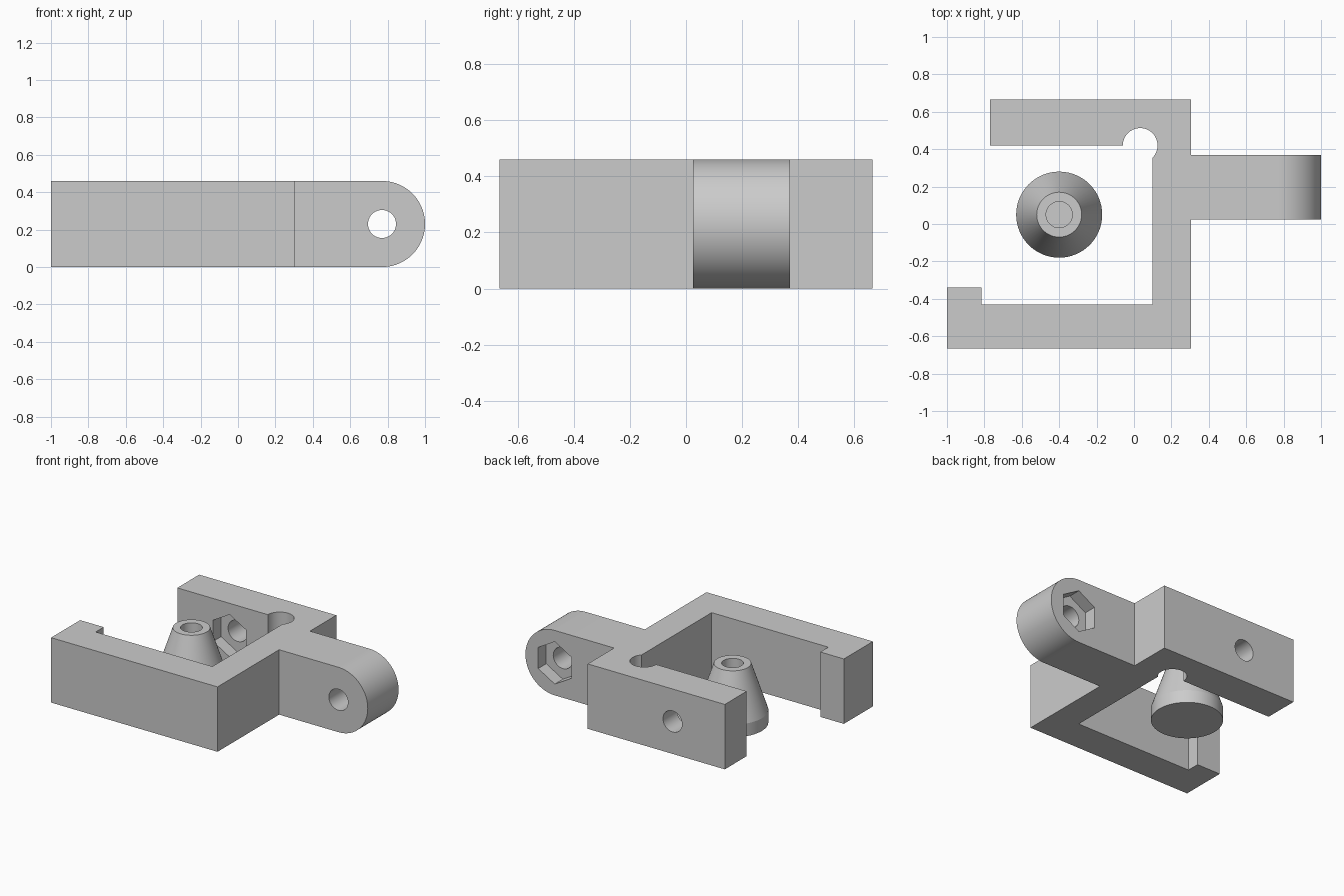
import bpy
import bmesh
from math import cos, sin, pi, radians
from mathutils import Vector

if "Cube" in bpy.data.objects:
    bpy.data.objects.remove(bpy.data.objects["Cube"], do_unlink=True)

grey = bpy.data.materials.new("light grey plastic")
grey.use_nodes = True
colour = (0.6, 0.6, 0.6, 1)
grey.diffuse_color = colour
grey.node_tree.nodes["Principled BSDF"].inputs["Base Color"].default_value = colour

H = 0.46          # height of the clamp
MID = H / 2       # height of the bolt axes


def arc(cx, cy, r, start, end, steps):
    """Points along an arc, angles in degrees."""
    angles = [radians(start + (end - start) * i / steps) for i in range(steps + 1)]
    return [(cx + r * cos(a), cy + r * sin(a)) for a in angles]


def prism(name, outline, low, high, axis="z"):
    """Extrude a 2D outline along z (outline in xy) or along y (outline in xz)."""
    place = (lambda u, v: (u, v, low)) if axis == "z" else (lambda u, v: (u, low, v))
    bm = bmesh.new()
    face = bm.faces.new([bm.verts.new(place(u, v)) for u, v in outline])
    moved = bmesh.ops.extrude_face_region(bm, geom=[face])["geom"]
    shift = Vector((0, 0, high - low) if axis == "z" else (0, high - low, 0))
    bmesh.ops.translate(bm, verts=[g for g in moved if isinstance(g, bmesh.types.BMVert)], vec=shift)
    return finish(name, bm)


def finish(name, bm):
    bmesh.ops.recalc_face_normals(bm, faces=bm.faces)
    mesh = bpy.data.meshes.new(name)
    bm.to_mesh(mesh)
    bm.free()
    mesh.materials.append(grey)
    obj = bpy.data.objects.new(name, mesh)
    bpy.context.collection.objects.link(obj)
    return obj


def select(obj):
    bpy.ops.object.select_all(action="DESELECT")
    obj.select_set(True)
    bpy.context.view_layer.objects.active = obj


def combine(target, other, operation):
    """Apply a boolean and remove the helper."""
    select(target)
    mod = target.modifiers.new(operation, "BOOLEAN")
    mod.operation, mod.solver, mod.object = operation, "EXACT", other
    bpy.ops.object.modifier_apply(modifier=mod.name)
    bpy.data.objects.remove(other, do_unlink=True)


def smooth(obj):
    select(obj)
    bpy.ops.object.shade_smooth_by_angle(angle=radians(25))


# Clamp frame: two jaws, a spine, a hooked lip and a round corner relief
relief = arc(0.033, 0.42, 0.093, -44, 180, 28)
frame = prism("clamp_frame", [
    (-1, -0.665), (0.305, -0.665), (0.305, 0.665), (-0.77, 0.665), (-0.77, 0.42),
    *reversed(relief),
    (0.1, -0.43), (-0.815, -0.43), (-0.815, -0.34), (-1, -0.34)], 0, H)

# Hinge arm with a rounded end
arm = prism("hinge_arm", [(0.2, 0), *arc(0.77, MID, MID, -90, 90, 48), (0.2, H)],
            0.025, 0.37, "y")
combine(frame, arm, "UNION")

# Bolt holes, each with a hexagonal nut pocket: x, hole ends, pocket ends
for x, hole, pocket in ((0.77, (-0.1, 0.5), (0.28, 0.5)),
                        (-0.36, (0.3, 0.8), (0.3, 0.51))):
    bolt = prism("bolt_cutter", arc(x, MID, 0.075, 0, 350, 35), *hole, "y")
    combine(frame, bolt, "DIFFERENCE")
    nut = prism("nut_cutter", arc(x, MID, 0.15, 30, 330, 5), *pocket, "y")
    combine(frame, nut, "DIFFERENCE")
smooth(frame)

# Conical pressure foot with a blind socket in its top
profile = [(0, 0), (0.23, 0), (0.23, 0.09), (0.12, 0.42), (0.07, 0.42), (0.07, 0.2), (0, 0.2)]
bm = bmesh.new()
points = [bm.verts.new((r, 0, z)) for r, z in profile]
edges = [bm.edges.new(pair) for pair in zip(points, points[1:])]
bmesh.ops.spin(bm, geom=points + edges, cent=(0, 0, 0), axis=(0, 0, 1),
               angle=2 * pi, steps=64, use_duplicate=False)
bmesh.ops.remove_doubles(bm, verts=bm.verts, dist=0.0005)
foot = finish("pressure_foot", bm)
foot.location = (-0.4, 0.05, 0)
select(foot)
bpy.ops.object.shade_smooth_by_angle(angle=radians(15))
